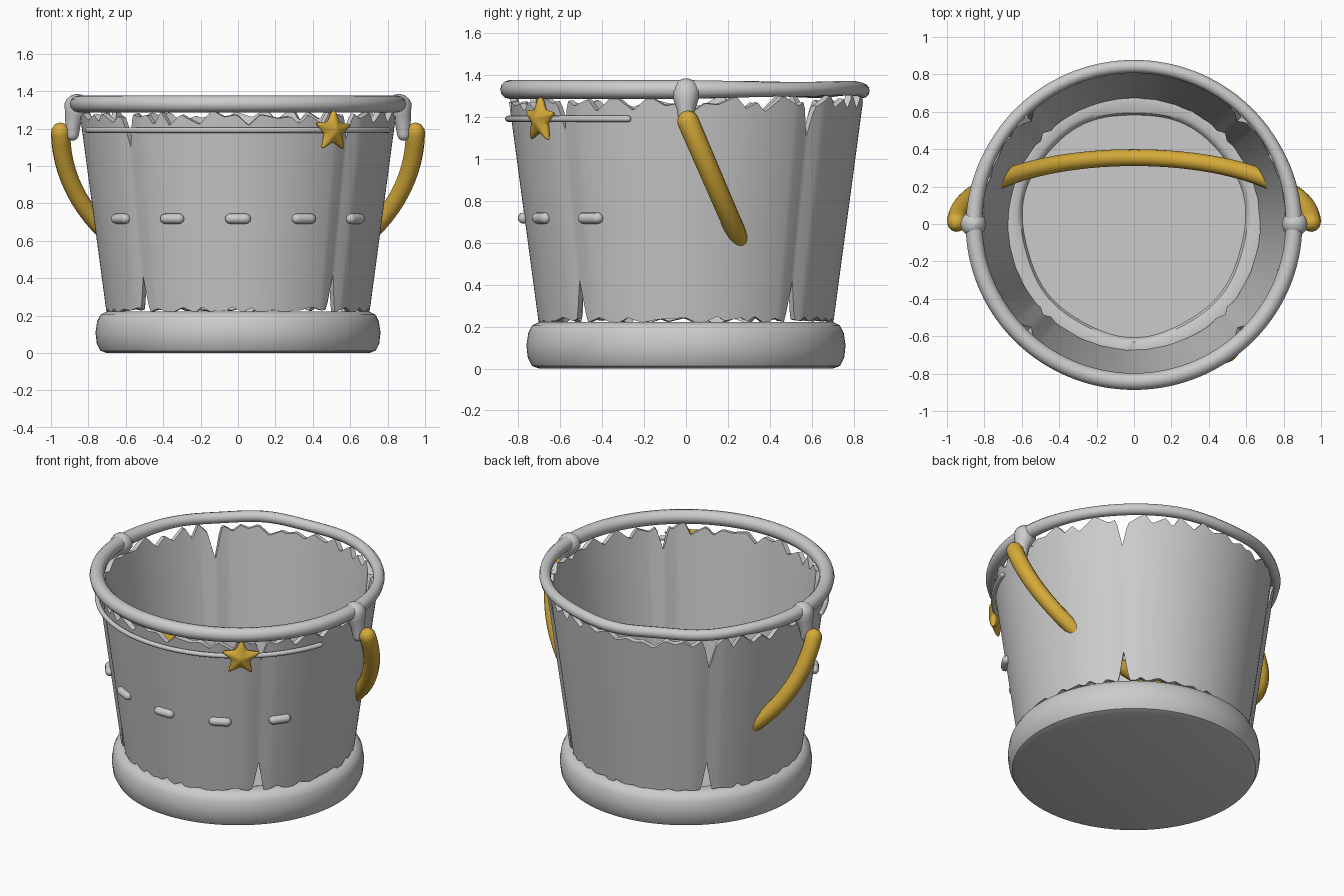
import bpy, bmesh, random
from math import sin, cos, pi, radians, degrees
from mathutils import Vector

random.seed(4)
if "Cube" in bpy.data.objects:
    bpy.data.objects.remove(bpy.data.objects["Cube"], do_unlink=True)


def material(name, rgb):
    m = bpy.data.materials.new(name)
    m.use_nodes = True
    m.diffuse_color = (*rgb, 1)
    for n in m.node_tree.nodes:
        if n.type == 'BSDF_PRINCIPLED':
            n.inputs["Base Color"].default_value = (*rgb, 1)
            n.inputs["Roughness"].default_value = 0.6
    return m


grey = material("light_grey", (0.6, 0.6, 0.6))
gold = material("gold", (0.66, 0.4, 0.04))


def finish(name, data, mat, angle=40):
    """Link the data as an object, bake it to a mesh and smooth it."""
    ob = bpy.data.objects.new(name, data)
    bpy.context.collection.objects.link(ob)
    data.materials.append(mat)
    return ob


def bake(ob, angle=40):
    bpy.ops.object.select_all(action='DESELECT')
    ob.select_set(True)
    bpy.context.view_layer.objects.active = ob
    bpy.ops.object.convert(target='MESH')
    bpy.ops.object.shade_smooth_by_angle(angle=radians(angle))
    return bpy.context.view_layer.objects.active


def from_bmesh(name, bm, mat):
    me = bpy.data.meshes.new(name)
    bm.to_mesh(me)
    bm.free()
    return finish(name, me, mat)


def tube(name, pts, radii, mat, closed=False):
    """Round tube along a path; open ends become domes."""
    path = [(Vector(p), r) for p, r in zip(pts, radii)]
    if not closed:
        for _ in range(2):
            p, r = path[0]
            d = (p - path[1][0]).normalized()
            dome = [(p + d * r * sin(a), r * cos(a)) for a in (1.5, 1.2, 0.8, 0.4)]
            path = (dome + path)[::-1]
    cu = bpy.data.curves.new(name, 'CURVE')
    cu.dimensions = '3D'
    cu.bevel_depth = 1
    cu.bevel_resolution = 4
    cu.use_fill_caps = not closed
    sp = cu.splines.new('POLY')
    sp.points.add(len(path) - 1)
    for q, (p, r) in zip(sp.points, path):
        q.co = (*p, 1)
        q.radius = r
    sp.use_cyclic_u = closed
    return bake(finish(name, cu, mat), 60)


def arc(radius, z, a0, a1, n):
    """Points on a level arc, angles in degrees."""
    step = (a1 - a0) / n
    return [(radius * cos(radians(a0 + step * i)), radius * sin(radians(a0 + step * i)), z)
            for i in range(n + 1)]


# Base: thick rounded disc with a shallow sunken floor
profile = [(0.70, 0), (0.735, 0.012), (0.755, 0.05), (0.762, 0.11), (0.753, 0.17),
           (0.735, 0.205), (0.70, 0.223), (0.63, 0.22), (0.607, 0.21), (0.595, 0.185)]
bm = bmesh.new()
SEG = 96
rings = []
for r, z in profile:
    ring = []
    for i in range(SEG):
        a = 2 * pi * i / SEG
        wobble = 0.008 * sin(3 * a) + 0.005 * sin(7 * a) if r < 0.62 else 0
        ring.append(bm.verts.new(((r + wobble) * cos(a), (r + wobble) * sin(a), z)))
    rings.append(ring)
for lo, hi in zip(rings, rings[1:]):
    for i in range(SEG):
        j = (i + 1) % SEG
        bm.faces.new((lo[i], lo[j], hi[j], hi[i]))
bm.faces.new(rings[0][::-1])
bm.faces.new(rings[-1])
bake(from_bmesh("base", bm, grey))


# Wall: four panels with ragged edges and split corner seams
def ragged(low, high):
    """Jagged closed edge: random heights at uneven angles."""
    keys, a, up = [], 0.0, True
    while a < 354:
        mid = (low + high) / 2
        keys.append((a, random.uniform(mid, high) if up else random.uniform(low, mid)))
        a += random.uniform(2.5, 7)
        up = not up
    keys.append((360.0, keys[0][1]))

    def height(angle):
        for (a0, h0), (a1, h1) in zip(keys, keys[1:]):
            if a0 <= angle <= a1:
                return h0 + (h1 - h0) * (angle - a0) / (a1 - a0)
        return keys[0][1]
    return height


top_edge, bottom_edge = ragged(1.215, 1.31), ragged(0.205, 0.25)
COLS, ROWS = 360, 12
bm = bmesh.new()
cols = []
for i in range(COLS):
    deg = 360 * i / COLS
    a = radians(deg)
    off = abs((deg % 90) - 45)
    slit = max(0, 1 - off / 2.6)
    top = top_edge(deg) - 0.16 * slit
    bottom = bottom_edge(deg) + 0.19 * slit
    dent = 0.012 * max(0, 1 - off / 6)
    col = []
    for k in range(ROWS + 1):
        z = bottom + (top - bottom) * k / ROWS
        r = 0.705 + 0.134 * (z - 0.23) - dent
        col.append(bm.verts.new((r * cos(a), r * sin(a), z)))
    cols.append(col)
for i in range(COLS):
    c, d = cols[i], cols[(i + 1) % COLS]
    for k in range(ROWS):
        bm.faces.new((c[k], d[k], d[k + 1], c[k + 1]))
wall = from_bmesh("wall", bm, grey)
thick = wall.modifiers.new("thickness", 'SOLIDIFY')
thick.thickness = 0.032
thick.offset = -1
bake(wall)

# Rim: thinner and slightly wavy at the back
pts, radii = [], []
for x, y, z in arc(0.855, 1.332, 0, 360, 120)[:-1]:
    back = max(0, y / 0.855)
    pts.append((x, y * 0.985, z + 0.007 * sin(9 * x + 6 * y) * back))
    radii.append(0.045 - 0.01 * min(1, back * 2))
tube("rim", pts, radii, grey, closed=True)

# Lugs hanging from the rim and holding the handle
for side, s in (("left", 1), ("right", -1)):
    tube(side + "_lug", [(s * 0.86, 0, 1.315), (s * 0.872, 0, 1.27), (s * 0.882, 0, 1.23),
                         (s * 0.886, 0, 1.17)], [0.07, 0.055, 0.042, 0.035], grey)

# Handle: half hoop dropped back through the bucket
pts, radii = [], []
for i in range(49):
    t = pi * i / 48
    pts.append((0.948 * cos(t), 0.01 + 0.345 * sin(t), 1.18 - 0.8 * sin(t)))
    radii.append(0.052 - 0.007 * sin(t))
tube("handle", pts, radii, gold)

# Thin band around the front
pts = arc(0.849, 1.192, 199, 341, 60)
tube("front_band", pts, [0.015] * len(pts), grey)

# Row of stitches on the front
for i, d in enumerate((-54, -27, 0, 27, 54)):
    pts = arc(0.776, 0.718, 270 + d - 3.1, 270 + d + 3.1, 6)
    tube("stitch_%d" % (i + 1), pts, [0.027] * len(pts), grey)

# Star: pillowed five-point ornament on the band
bm = bmesh.new()
front, back = [], []
for i in range(10):
    a = pi / 2 + pi * i / 5
    r = 0.06 if i % 2 else 0.124
    front.append(bm.verts.new((r * cos(a), -0.014, r * sin(a))))
    back.append(bm.verts.new((r * cos(a), 0.014, r * sin(a))))
peak = bm.verts.new((0, -0.045, 0))
rear = bm.verts.new((0, 0.03, 0))
for i in range(10):
    j = (i + 1) % 10
    bm.faces.new((front[i], front[j], peak))
    bm.faces.new((back[j], back[i], rear))
    bm.faces.new((front[j], front[i], back[i], back[j]))
bmesh.ops.recalc_face_normals(bm, faces=bm.faces)
star = from_bmesh("star", bm, gold)
star.location = (0.508, -0.695, 1.188)
star.rotation_euler = (0, radians(2), radians(36))
soft = star.modifiers.new("soft_edges", 'BEVEL')
soft.width = 0.012
soft.segments = 3
bake(star, 35)
